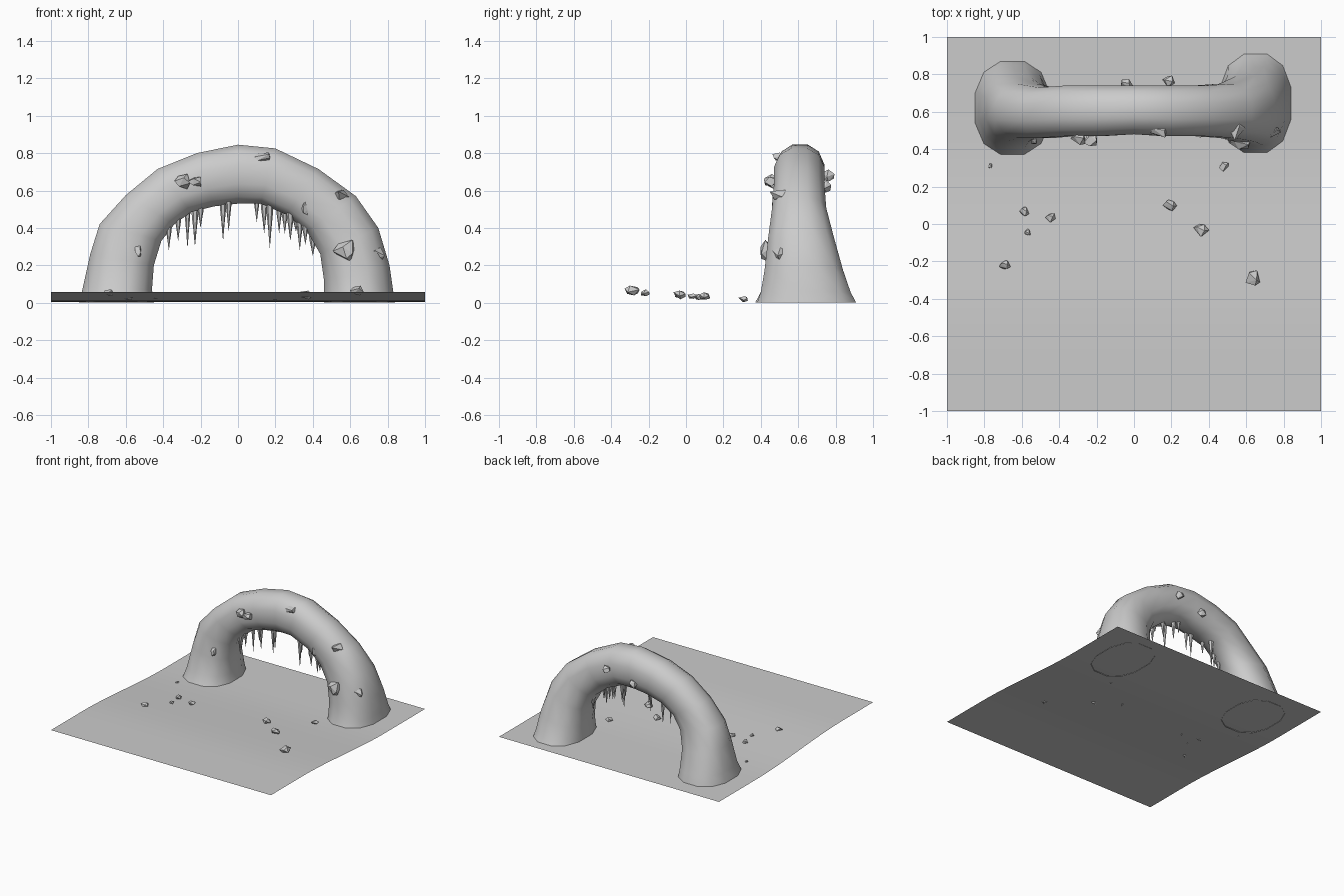
import bpy, bmesh, math, random
from mathutils import Vector

if "Cube" in bpy.data.objects:
    bpy.data.objects.remove(bpy.data.objects["Cube"])
random.seed(4)


def finish(name, bm, angle=None):
    bmesh.ops.recalc_face_normals(bm, faces=bm.faces)
    mesh = bpy.data.meshes.new(name)
    bm.to_mesh(mesh)
    bm.free()
    ob = bpy.data.objects.new(name, mesh)
    bpy.context.collection.objects.link(ob)
    if angle:
        bpy.ops.object.select_all(action='DESELECT')
        ob.select_set(True)
        bpy.context.view_layer.objects.active = ob
        bpy.ops.object.shade_smooth_by_angle(angle=math.radians(angle))
    return ob


def ground_z(y):
    t = min(1, max(0, (0.5 - y) / 1.1))
    return 0.003 + 0.055 * t * t * (3 - 2 * t)


# Gently sloping ground sheet
bm = bmesh.new()
bmesh.ops.create_grid(bm, x_segments=20, y_segments=20, size=1)
for v in bm.verts:
    v.co.z = ground_z(v.co.y)
ground = finish("ground", bm, 40)
for p in ground.data.polygons:
    if p.normal.z < 0:
        ground.data.flip_normals()
        break

# Arch stations: outer x, z, inner x, z, front y, back y
stations = [
    (-.85, 0, -.45, 0, .37, .87), (-.83, .08, -.46, .07, .41, .85),
    (-.79, .26, -.45, .20, .44, .79), (-.74, .42, -.41, .33, .46, .75),
    (-.60, .575, -.34, .42, .46, .73), (-.43, .715, -.25, .485, .47, .74),
    (-.22, .80, -.13, .515, .47, .74), (0, .845, 0, .53, .48, .74),
    (.20, .825, .12, .53, .47, .74), (.43, .715, .26, .47, .47, .74),
    (.63, .57, .37, .38, .46, .75), (.75, .40, .44, .26, .44, .79),
    (.81, .20, .46, .12, .42, .84), (.83, .06, .46, .05, .40, .88),
    (.84, 0, .46, 0, .38, .91)]
SIDES = 12


def rounded(c):
    return math.copysign(abs(c) ** 0.85, c)


bm = bmesh.new()
rings = []
for ox, oz, ix, iz, y0, y1 in stations:
    outer, inner = Vector((ox, 0, oz)), Vector((ix, 0, iz))
    mid, half = (outer + inner) / 2, (outer - inner) / 2
    ring = []
    for k in range(SIDES):
        a = 2 * math.pi * (k + .5) / SIDES
        u, w = (rounded(f(a) / math.cos(math.pi / SIDES)) for f in (math.cos, math.sin))
        co = mid + half * u
        co.y = (y0 + y1) / 2 + (y1 - y0) / 2 * w
        ring.append(bm.verts.new(co))
    rings.append(ring)
for a, b in zip(rings, rings[1:]):
    for k in range(SIDES):
        j = (k + 1) % SIDES
        bm.faces.new((a[k], a[j], b[j], b[k]))
finish("stone_arch", bm, 40)


# Stalactites under the arch
def inner_z(x):
    for a, b in zip(stations[3:12], stations[4:12]):
        if a[2] <= x <= b[2]:
            return a[3] + (b[3] - a[3]) * (x - a[2]) / (b[2] - a[2])
    return .3


tips = [(-.37, .28), (-.32, .33), (-.27, .29), (-.23, .30), (-.20, .40),
        (-.08, .33), (-.05, .38), (.10, .43), (.14, .37), (.17, .29),
        (.22, .37), (.25, .37), (.28, .33), (.31, .38), (.33, .28),
        (.36, .31), (.40, .25)]
bm = bmesh.new()
for x, tip in tips:
    top = inner_z(x) + .03
    r, y = random.uniform(.016, .022), random.uniform(.54, .65)
    prev = None
    for t, s in ((0, 1), (.3, .75), (.6, .4), (.8, .22)):
        ring = [bm.verts.new((x + r * s * math.cos(k * math.pi / 3),
                              y + r * s * math.sin(k * math.pi / 3),
                              top + (tip - top) * t)) for k in range(6)]
        if prev:
            for k in range(6):
                j = (k + 1) % 6
                bm.faces.new((prev[k], prev[j], ring[j], ring[k]))
        prev = ring
    point = bm.verts.new((x, y, tip))
    for k in range(6):
        bm.faces.new((prev[k], prev[(k + 1) % 6], point))
finish("stalactites", bm, 40)


# Angular rocks: hulls of jittered points
def rock(name, pos, size):
    bm = bmesh.new()
    for k in range(9):
        h = 1 - 2 * (k + .5) / 9
        a = k * 2.4 + random.uniform(-.5, .5)
        r = math.sqrt(1 - h * h)
        d = Vector((r * math.cos(a), r * math.sin(a), h)) * random.uniform(.75, 1.1)
        bm.verts.new([p + s * c for p, s, c in zip(pos, size, d)])
    hull = bmesh.ops.convex_hull(bm, input=bm.verts)
    loose = [v for v in bm.verts if not v.link_faces]
    bmesh.ops.delete(bm, geom=loose, context='VERTS')
    finish(name, bm)


arch_rocks = [
    ((.14, .50, .78), (.06, .045, .03)), ((-.29, .46, .65), (.05, .05, .05)),
    ((-.22, .45, .65), (.05, .04, .03)), ((.54, .53, .575), (.065, .085, .04)),
    ((.36, .48, .51), (.025, .025, .05)), ((.58, .43, .275), (.07, .045, .065)),
    ((.74, .50, .26), (.05, .04, .04)), ((-.53, .45, .275), (.028, .03, .04)),
    ((-.04, .75, .62), (.045, .03, .045)), ((.19, .76, .68), (.04, .04, .04))]
for pos, size in arch_rocks:
    rock("arch_rock", pos, size)

ground_rocks = [(-.77, .31, .015), (-.585, .07, .03), (-.445, .035, .028),
                (-.57, -.045, .022), (-.69, -.22, .03), (.19, .10, .038),
                (.36, -.03, .04), (.48, .31, .03), (.635, -.29, .045)]
for x, y, s in ground_rocks:
    rock("ground_rock", (x, y, ground_z(y) + s * .35), (s, s, s * .65))
